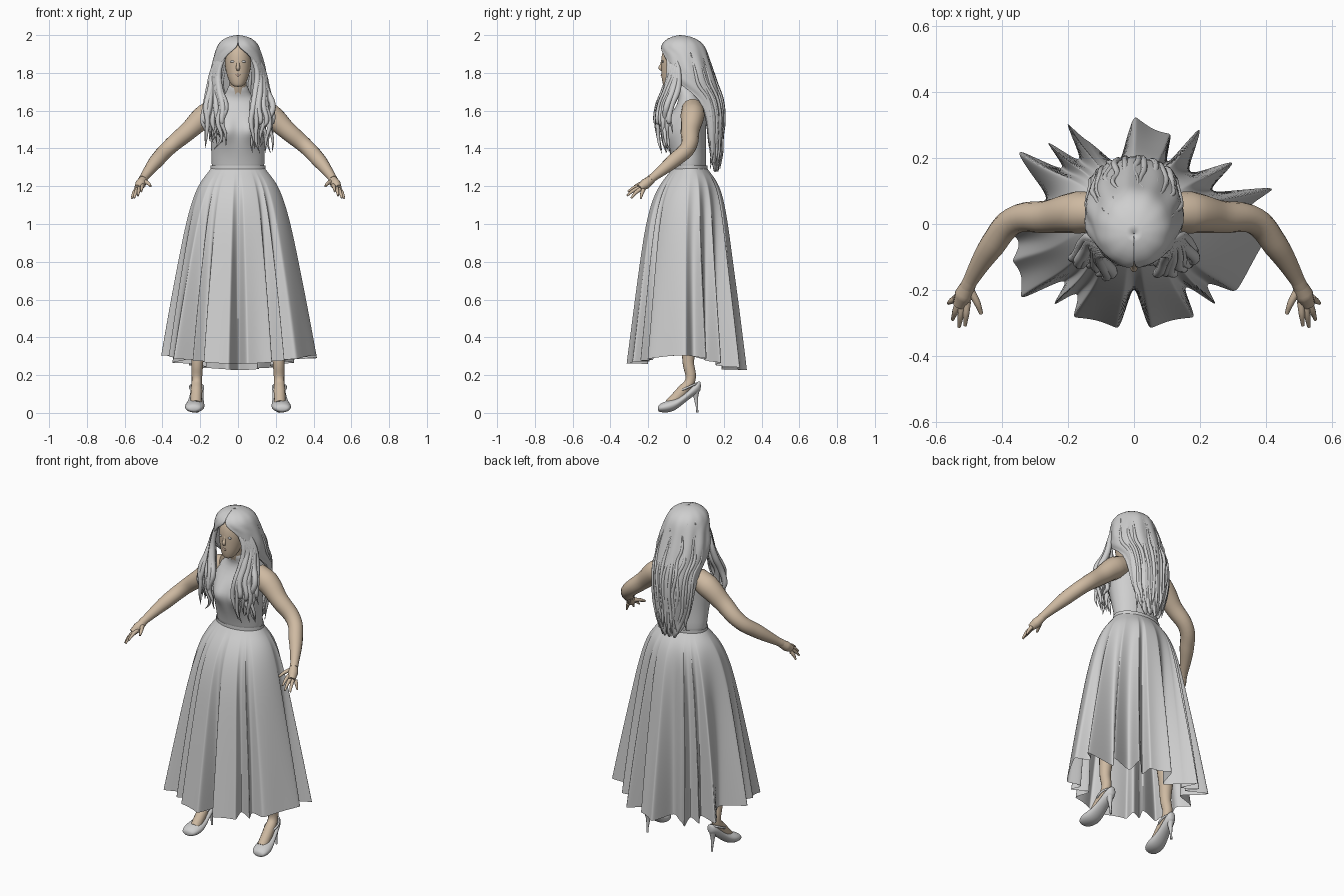
import bpy, bmesh, random
from math import sin, cos, pi, radians, atan2, hypot, exp
from mathutils import Vector

random.seed(4)
cube = bpy.data.objects.get("Cube")
if cube:
    bpy.data.objects.remove(cube)


def material(name, rgb):
    m = bpy.data.materials.new(name)
    m.use_nodes = True
    m.diffuse_color = (*rgb, 1)
    node = next(n for n in m.node_tree.nodes if n.type == 'BSDF_PRINCIPLED')
    node.inputs["Base Color"].default_value = (*rgb, 1)
    return m


GREY = material("pale grey", (0.62, 0.62, 0.62))
SKIN = material("warm skin", (0.62, 0.49, 0.36))
LIP = material("muted lip", (0.55, 0.4, 0.31))


def add(name, mesh, mat, subsurf=0):
    ob = bpy.data.objects.new(name, mesh)
    bpy.context.collection.objects.link(ob)
    mesh.materials.clear()
    mesh.materials.append(mat)
    for p in mesh.polygons:
        p.use_smooth = True
    if subsurf:
        mod = ob.modifiers.new("Smooth", 'SUBSURF')
        mod.levels = mod.render_levels = subsurf
    return ob


def loft(name, rings, mat, closed=True, cap=True, subsurf=2):
    """Skin a list of equally long point rings."""
    bm = bmesh.new()
    rows = [[bm.verts.new(p) for p in ring] for ring in rings]
    n = len(rows[0])
    for a, b in zip(rows, rows[1:]):
        for i in range(n if closed else n - 1):
            j = (i + 1) % n
            bm.faces.new((a[i], a[j], b[j], b[i]))
    if cap:
        bm.faces.new(rows[0])
        bm.faces.new(rows[-1])
    bmesh.ops.recalc_face_normals(bm, faces=bm.faces)
    mesh = bpy.data.meshes.new(name)
    bm.to_mesh(mesh)
    bm.free()
    return add(name, mesh, mat, subsurf)


def ellipse(z, rx, ry, cy, n=20):
    return [(rx * cos(2 * pi * i / n), cy + ry * sin(2 * pi * i / n), z) for i in range(n)]


def tubes(name, paths, mat, resolution=3, cyclic=False):
    """Round tapered tubes; every path point is (x, y, z, radius)."""
    cu = bpy.data.curves.new(name, 'CURVE')
    cu.dimensions = '3D'
    cu.bevel_depth = 1
    cu.bevel_resolution = resolution
    cu.resolution_u = 6
    cu.use_fill_caps = True
    for path in paths:
        sp = cu.splines.new('BEZIER')
        sp.bezier_points.add(len(path) - 1)
        sp.use_cyclic_u = cyclic
        for bp, (x, y, z, r) in zip(sp.bezier_points, path):
            bp.co = (x, y, z)
            bp.radius = r
            bp.handle_left_type = bp.handle_right_type = 'AUTO'
    temp = bpy.data.objects.new(name + "_path", cu)
    bpy.context.collection.objects.link(temp)
    bpy.context.view_layer.update()
    mesh = bpy.data.meshes.new_from_object(temp.evaluated_get(bpy.context.evaluated_depsgraph_get()))
    bpy.data.objects.remove(temp)
    return add(name, mesh, mat)


def ball(name, centre, size, mat):
    bm = bmesh.new()
    bmesh.ops.create_uvsphere(bm, u_segments=20, v_segments=12, radius=1)
    for v in bm.verts:
        v.co = Vector(c + s * k for c, s, k in zip(centre, size, v.co))
    mesh = bpy.data.meshes.new(name)
    bm.to_mesh(mesh)
    bm.free()
    return add(name, mesh, mat)


def bust(p):
    """Push the front of the bodice out into two soft mounds."""
    x, y, z = p
    push = exp(-((abs(x) - .06) / .042) ** 2 - ((z - 1.495) / .055) ** 2) if y < 0 else 0
    return x, y - .036 * push, z


# Bodice with high collar, and belt
rings = [[bust(p) for p in ellipse(*r, 36)] for r in (
    (1.25, .138, .085, .02), (1.32, .14, .088, .02), (1.39, .142, .098, .008), (1.44, .145, .104, .002),
    (1.47, .148, .106, 0), (1.5, .15, .106, 0), (1.53, .15, .104, .005), (1.57, .15, .098, .01),
    (1.62, .14, .078, .025), (1.665, .09, .056, .02), (1.695, .058, .052, .005), (1.75, .052, .05, -.015))]
loft("bodice", rings, GREY, subsurf=1)
loft("belt", [ellipse(z, .147, .096, .02) for z in (1.275, 1.28, 1.305, 1.31)], GREY, cap=False)

# Pleated skirt: hem fold tips (x, y) and depth of the valley after each tip
tips = [(.41, .0, .2), (.42, .11, .36), (.3, .19, .36), (.2, .295, .34), (.11, .27, .05),
        (0, .325, .36), (-.13, .245, .04), (-.2, .305, .3), (-.26, .25, .3), (-.35, .225, .36),
        (-.405, 0, .12), (-.36, -.11, .06), (-.335, -.225, .28), (-.24, -.245, .2), (-.18, -.28, .04),
        (-.045, -.315, .38), (.045, -.315, .04), (.18, -.28, .28), (.245, -.245, .2), (.3, -.205, .06)]
skirt_rows = [(1.295, .143, .092, .02), (1.265, .165, .114, .02), (1.22, .202, .15, .018),
              (1.14, .24, .187, .01), (1, .28, .218, .003), (.8, .322, .245, 0),
              (.55, .372, .278, 0), (.27, .418, .315, 0)]
folds = []
for i, (x, y, depth) in enumerate(tips):
    x2, y2, _ = tips[(i + 1) % len(tips)]
    a, b = atan2(y / .312, x / .408), atan2(y2 / .312, x2 / .408)
    if b < a - .001:
        b += 2 * pi
    n1, n2 = hypot(x / .408, y / .312), hypot(x2 / .408, y2 / .312)
    for k in range(10):
        t = k / 10
        folds.append((a + (b - a) * t, n1 + (n2 - n1) * t, depth * sin(pi * t)))
rings = []
for z, rx, ry, cy in skirt_rows:
    k = max(0, (1.27 - z)) ** .8
    ring = []
    for a, norm, dip in folds:
        n = (1 + (norm - 1) * k) * (1 - k * dip)
        hem = .26 + .045 * cos(a) ** 2 - .033 * max(0, sin(a))
        ring.append((rx * n * cos(a), cy + ry * n * sin(a), hem if z < .3 else z))
    rings.append(ring)
loft("skirt", rings, GREY, cap=False)

# Neck, head and face
tubes("neck", [[(0, .005, 1.68, .045), (0, -.02, 1.75, .045), (0, -.035, 1.82, .045)]], SKIN)
loft("head", [ellipse(*r) for r in (
    (1.726, .02, .02, -.095), (1.738, .038, .038, -.085), (1.775, .056, .062, -.069),
    (1.82, .068, .077, -.055), (1.87, .073, .087, -.047), (1.93, .066, .082, -.042),
    (1.97, .04, .05, -.035))], SKIN)
tubes("nose", [[(0, -.124, 1.872, .006), (0, -.13, 1.84, .009), (0, -.135, 1.826, .011),
                (0, -.124, 1.816, .008)]], SKIN)
tubes("lips", [[(-.021, -.119, 1.788, .003), (0, -.127, 1.788, .007), (.021, -.119, 1.788, .003)]], LIP)
for s in (-1, 1):
    ball("eye", (s * .029, -.1225, 1.86), (.013, .006, .006), GREY)

# Hair shell: height, half width, half depth, centre y, half opening angle
hair = [(1.994, .001, .001, -.03, 180), (1.988, .05, .05, -.025, 180), (1.965, .09, .092, -.02, 180),
        (1.935, .108, .115, -.018, 179), (1.9, .12, .12, -.01, 152), (1.86, .13, .122, 0, 141),
        (1.8, .145, .13, .012, 134), (1.74, .148, .137, .025, 115), (1.66, .135, .105, .085, 92),
        (1.55, .13, .09, .11, 90), (1.45, .115, .073, .117, 90), (1.36, .085, .047, .132, 90),
        (1.29, .045, .02, .147, 80)]
rings = []
for z, rx, ry, cy, opening in hair:
    ring = []
    for i in range(61):
        a = radians(opening) * (i / 30 - 1)
        wave = 1 + .035 * sin(a * 11 + z * 5) * min(1, (2 - z) * 6)
        ring.append((rx * wave * sin(a), cy + ry * wave * cos(a), z + .012 * sin(a * 9) * (z < 1.4)))
    rings.append(ring)
shell = loft("hair_shell", rings, GREY, closed=False, cap=False, subsurf=1)
thick = shell.modifiers.new("Thickness", 'SOLIDIFY')
thick.thickness = .012
thick.offset = 0

# Loose locks: over the chest on each side, and following the shell down the back
u = random.uniform
for s in (-1, 1):
    locks = []
    for i in range(15):
        f = i / 14
        x, y, w = .075 + .105 * f, -.135 + .045 * f + u(-.02, .02), u(-.012, .012)
        end = u(1.39, 1.5)
        locks.append([(s * (.06 + .035 * f), -.1 + .04 * f, 1.905, .006),
                      (s * (.1 + .035 * f), -.09 + .05 * f, 1.81, .014),
                      (s * (.095 + .06 * f), y + .035, 1.71, .018),
                      (s * (x + w), y, 1.62, .017), (s * (x - w), y - .01, 1.54, .013),
                      (s * (x + w), y - .005, end + .04, .008),
                      (s * (x + u(-.02, .035)), y + .01, end - .02, .001)])
    tubes("front_locks", locks, GREY, 2)
locks = []
for i in range(13):
    a = radians(12 * (i - 6) + u(-4, 4))
    lock = [(rx * sin(a + u(-.06, .06)), cy + ry * cos(a), z, min(.01, .001 + (1.965 - z) * .04))
            for z, rx, ry, cy, _ in hair[2:11]]
    x, y, z, _ = lock[-1]
    lock.append((x * .8 + u(-.01, .01), y, z - .07, .008))
    lock.append((x * .7 + u(-.02, .02), y - .01, z - u(.12, .17), .001))
    locks.append(lock)
tubes("back_locks", locks, GREY, 2)

# Shoe sections along the foot: y, bottom, top, half width
shoe = [(-.15, .01, .035, .026), (-.135, .002, .052, .046), (-.09, 0, .068, .055), (-.05, .016, .075, .047),
        (0, .06, .108, .037), (.045, .092, .155, .034), (.068, .108, .17, .026), (.079, .12, .165, .012)]

for s in (-1, 1):
    side = "left" if s > 0 else "right"
    # Arm and hand
    tubes(side + "_arm", [[(s * .1, .035, 1.61, .058), (s * .17, .035, 1.575, .064),
                           (s * .26, .022, 1.495, .05), (s * .365, .01, 1.405, .042),
                           (s * .43, -.065, 1.335, .039), (s * .495, -.17, 1.25, .023),
                           (s * .505, -.19, 1.235, .023)]], SKIN, 5)
    tubes(side + "_palm", [[(s * .5, -.18, 1.24, .022), (s * .516, -.215, 1.212, .028),
                            (s * .53, -.245, 1.19, .02)]], SKIN)
    knuckles = [(.505, -.235, 1.205), (.52, -.24, 1.195), (.533, -.24, 1.185), (.54, -.225, 1.182)]
    ends = [(.512, -.308, 1.172), (.53, -.312, 1.15), (.55, -.29, 1.137), (.563, -.24, 1.135)]
    fingers = []
    for k, e in zip(knuckles, ends):
        m = [(a + b) / 2 for a, b in zip(k, e)]
        fingers.append([(s * p[0], p[1], p[2] + lift, r)
                        for p, lift, r in ((k, 0, .011), (m, .006, .0095), (e, 0, .005))])
    fingers.append([(s * .497, -.2, 1.225, .013), (s * .475, -.24, 1.215, .01), (s * .463, -.272, 1.2, .006)])
    tubes(side + "_fingers", fingers, SKIN)
    # Leg and foot
    tubes(side + "_leg", [[(s * .09, .02, 1.15, .075), (s * .14, .01, .85, .068), (s * .19, 0, .6, .05),
                           (s * .208, .02, .42, .045), (s * .215, .012, .27, .031),
                           (s * .218, .022, .17, .027), (s * .22, -.02, .115, .031),
                           (s * .222, -.085, .045, .03)]], SKIN, 5)
    # Pump, stiletto heel and ankle strap
    rings = [[(s * (.22 - y * .1) + w * cos(pi * i / 8), y, (lo + hi) / 2 + (hi - lo) / 2 * sin(pi * i / 8))
              for i in range(16)] for y, lo, hi, w in shoe]
    loft(side + "_shoe", rings, GREY)
    tubes(side + "_heel", [[(s * .215, .05, .125, .024), (s * .215, .053, .075, .011),
                            (s * .215, .058, .03, .006), (s * .215, .06, .001, .006)]], GREY)
    tubes(side + "_strap", [[(s * .219 + .034 * cos(pi * i / 4), .01 + .045 * sin(pi * i / 4),
                              .135 + .02 * sin(pi * i / 4), .006) for i in range(8)]], GREY, 2, True)
